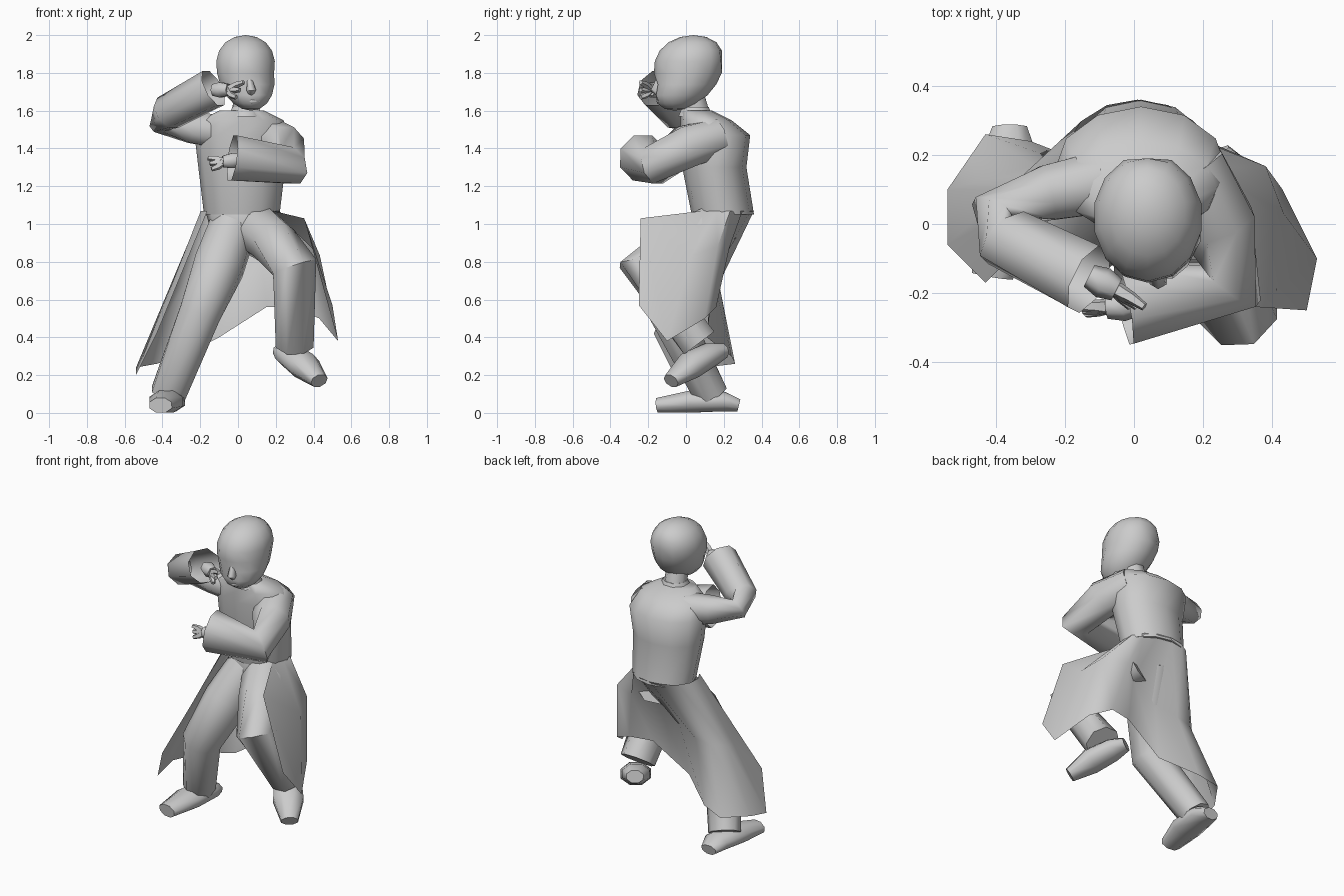
import bpy, bmesh
from math import sin, cos, pi, radians
from mathutils import Vector

if "Cube" in bpy.data.objects:
    bpy.data.objects.remove(bpy.data.objects["Cube"])

shade = 0.6
grey = bpy.data.materials.new("plain grey")
grey.use_nodes = True
grey.diffuse_color = (shade, shade, shade, 1)
grey.node_tree.nodes["Principled BSDF"].inputs["Base Color"].default_value = grey.diffuse_color

SIDEWAYS, UPWARD = Vector((1, 0, 0)), Vector((0, 0, 1))


def finish(name, bm):
    """Turn a bmesh into a smooth shaded object with the shared material."""
    bmesh.ops.recalc_face_normals(bm, faces=bm.faces)
    mesh = bpy.data.meshes.new(name)
    bm.to_mesh(mesh)
    bm.free()
    mesh.materials.append(grey)
    obj = bpy.data.objects.new(name, mesh)
    bpy.context.collection.objects.link(obj)
    bpy.ops.object.select_all(action="DESELECT")
    obj.select_set(True)
    bpy.context.view_layer.objects.active = obj
    bpy.ops.object.shade_smooth_by_angle(angle=radians(60))


def loft(name, rings, closed=True, cap_end=True):
    """Skin a list of equally long point rings."""
    bm = bmesh.new()
    rows = [[bm.verts.new(point) for point in ring] for ring in rings]
    count = len(rows[0])
    for lower, upper in zip(rows, rows[1:]):
        for i in range(count if closed else count - 1):
            j = (i + 1) % count
            bm.faces.new((lower[i], lower[j], upper[j], upper[i]))
    if closed:
        bm.faces.new(rows[0])
        if cap_end:
            bm.faces.new(rows[-1])
    finish(name, bm)


def tube(name, path, ref=UPWARD, sides=8, flat=1, cap_end=True):
    """Limb along a path of (x, y, z, radius), flattened along ref."""
    points = [Vector(stop[:3]) for stop in path]
    rings = []
    for i, point in enumerate(points):
        along = Vector()
        if i > 0:
            along += (point - points[i - 1]).normalized()
        if i < len(points) - 1:
            along += (points[i + 1] - point).normalized()
        along.normalize()
        up = (ref - along * ref.dot(along)).normalized()
        across = along.cross(up)
        radius = path[i][3] / cos(pi / sides)
        angles = [2 * pi * (s + 0.5) / sides for s in range(sides)]
        rings.append([point + radius * (up * flat * cos(a) + across * sin(a)) for a in angles])
    loft(name, rings, cap_end=cap_end)


def level_rings(name, centre_x, table, sides=12):
    """Stack horizontal ovals given as (height, front, back, half width)."""
    rings = []
    for height, front, back, half in table:
        middle, depth = (front + back) / 2, (back - front) / 2
        angles = [2 * pi * s / sides for s in range(sides)]
        rings.append([(centre_x + half * cos(a), middle + depth * sin(a), height) for a in angles])
    loft(name, rings)


# Head: a boxy egg whose lower half slides forward into the jaw, with a flat face
bm = bmesh.new()
bmesh.ops.create_uvsphere(bm, u_segments=14, v_segments=10, radius=1)
for vert in bm.verts:
    x, y, z = vert.co
    jaw, crown = max(-z, 0), max(z, 0)
    fuller = 1 + 0.25 * crown
    face_y = max(0.18 * y * fuller - 0.07 * jaw + 0.03 * crown, -0.18 + 0.02 * jaw)
    face_y = min(face_y, 0.18)
    if y < -0.5 and -0.4 < z < -0.1:
        face_y += 0.015
    side_x = max(-1, min(1, x * fuller))
    vert.co = (0.04 + 0.155 * side_x + 0.03 * jaw, 0.01 + face_y, 1.8 + 0.2 * z)
finish("head", bm)
tube("nose", [(.06, -.14, 1.78, .01), (.07, -.16, 1.71, .025), (.07, -.14, 1.68, .01)],
     SIDEWAYS, 6)
tube("lips", [(.03, -.13, 1.65, .01), (.07, -.14, 1.65, .015), (.11, -.13, 1.65, .01)], sides=6)
tube("neck", [(.03, .08, 1.5, .07), (.04, .03, 1.7, .06)], SIDEWAYS)

# Coat body and collar
level_rings("coat_body", .02, [
    (1.05, .03, .36, .2), (1.3, -.02, .32, .23), (1.47, -.03, .34, .25),
    (1.55, -.03, .24, .22), (1.6, -.03, .14, .12)])
tube("collar", [(.04, .05, 1.57, .09), (.04, .05, 1.62, .07)], SIDEWAYS)

# Coat skirt: an open sheet from the left front, round the back, to the right front
hem = [Vector(p) for p in (
    (.5, -.25, .57), (.53, -.1, .38), (.43, .1, .5), (.3, .16, .56), (.15, .13, .56),
    (-.1, .11, .4), (-.3, .24, .3), (-.43, .26, .26), (-.54, .1, .24), (-.54, -.06, .2),
    (-.43, -.17, .42))]
waist, hip = [], []
for i, low in enumerate(hem):
    a = radians(-35 + 25 * i)
    top = Vector((.01 + .21 * cos(a), .19 + .17 * sin(a), 1.07))
    middle = top.lerp(low, .5)
    if middle.x > .3:
        middle.x += .06
    middle.z += max(middle.x, 0) / 4
    # Behind the right leg the cloth is drawn in below the seat
    if middle.x < .15 and middle.y > 0:
        middle.y *= .6
    waist.append(top)
    hip.append(middle)
hip[0] = Vector((.35, -.24, 1.03))
loft("coat_skirt", [waist, hip, hem], closed=False)

# Sleeves, open at the cuffs
tube("left_sleeve", [(.16, .17, 1.46, .1), (.24, 0, 1.41, .11), (.28, -.17, 1.31, .1),
                     (-.03, -.23, 1.35, .12)], cap_end=False)
tube("right_sleeve", [(-.1, .12, 1.49, .09), (-.25, .09, 1.51, .08), (-.41, .04, 1.54, .06),
                      (-.37, -.04, 1.59, .09), (-.13, -.16, 1.72, .1)], cap_end=False)


def hand(side, wrist, palm, reach, spread):
    """Palm with three fingers fanned about the reach direction."""
    wrist, palm, reach, spread = (Vector(v) for v in (wrist, palm, reach, spread))
    tube(side + "_palm", [(*wrist, .03), (*wrist.lerp(palm, .5), .04), (*palm, .03)], sides=6)
    for label, offset in zip(("lower", "middle", "upper"), (-1, 0, 1)):
        tip = palm + reach + spread * offset
        knuckle = palm + reach / 2 + spread * offset * .7
        tube(f"{side}_{label}_finger", [(*palm, .02), (*knuckle, .015), (*tip, .01)], sides=5)


# Hands
hand("left", (.02, -.23, 1.34), (-.08, -.24, 1.33), (-.07, -.01, -.01), (-.01, .01, .03))
hand("right", (-.13, -.15, 1.71), (-.05, -.19, 1.71), (.06, -.05, 0), (.02, 0, .04))

# Trousers
level_rings("hips", .02, [(.88, .06, .18, .08), (.95, .02, .22, .16), (1.06, .04, .32, .19)])
tube("left_leg", [(.1, .15, .97, .13), (.19, -.04, .9, .12), (.3, -.23, .77, .12),
                  (.3, .07, .37, .1)], SIDEWAYS)
tube("right_leg", [(-.02, .17, 1, .12), (-.1, .02, .78, .13), (-.2, -.09, .53, .11),
                   (-.37, .13, .1, .09)], SIDEWAYS)

# Shoes
tube("left_shoe", [(.23, .2, .33, .05), (.27, .13, .31, .08), (.35, .02, .25, .09),
                   (.43, -.08, .17, .05)], flat=.75)
tube("right_shoe", [(-.36, .28, .04, .05), (-.36, .2, .06, .08), (-.38, .03, .06, .09),
                    (-.41, -.15, .04, .06)], flat=.65)
